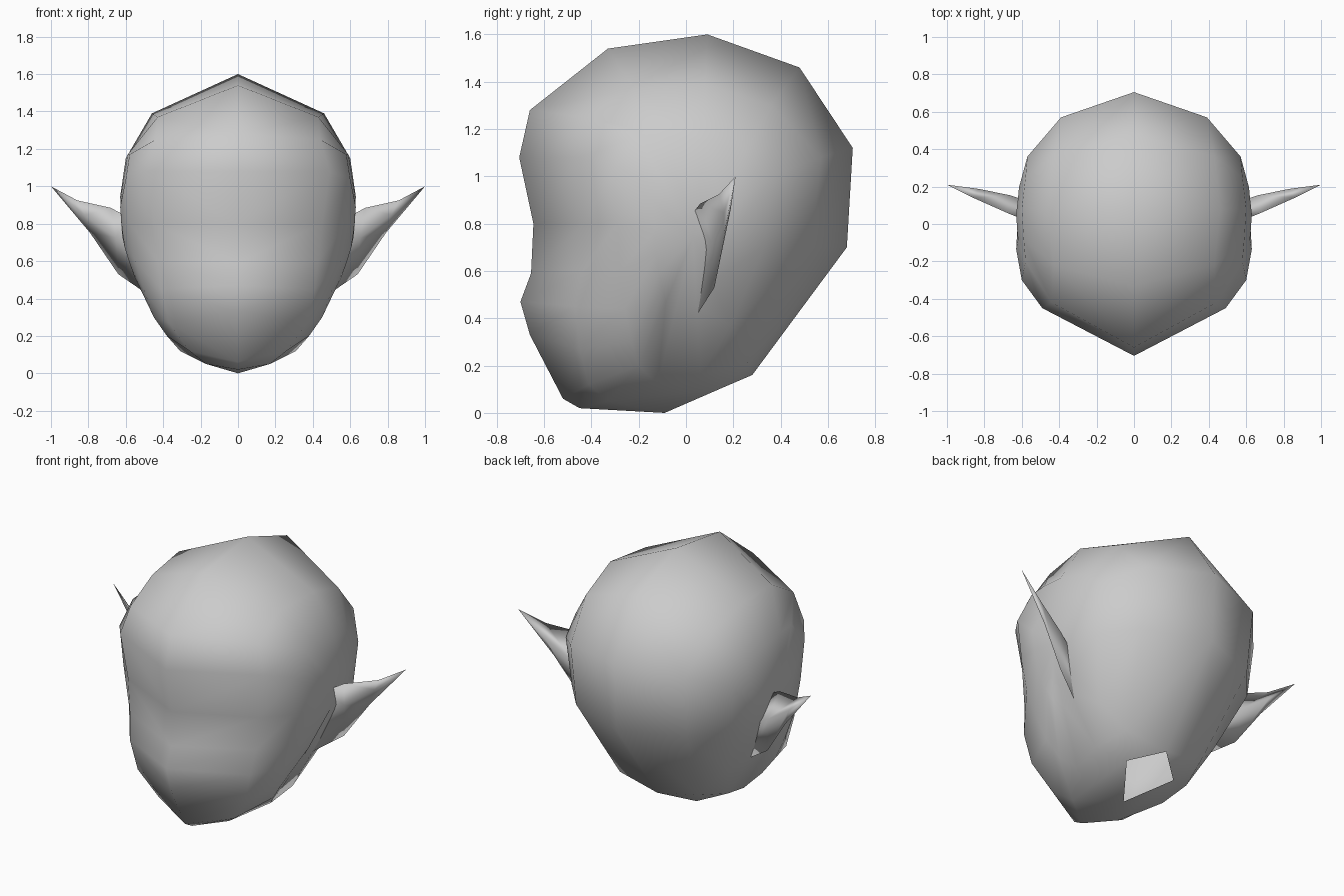
import bpy, bmesh
from mathutils import Vector

if "Cube" in bpy.data.objects:
    bpy.data.objects.remove(bpy.data.objects["Cube"], do_unlink=True)

# One plain clay colour
clay = bpy.data.materials.new("clay_grey")
clay.use_nodes = True
clay.diffuse_color = (0.6, 0.6, 0.6, 1)
clay.node_tree.nodes["Principled BSDF"].inputs["Base Color"].default_value = (0.6, 0.6, 0.6, 1)


def finish(name, bm):
    """Turn a bmesh into a smooth shaded object."""
    bmesh.ops.recalc_face_normals(bm, faces=bm.faces[:])
    for face in bm.faces:
        face.smooth = True
    mesh = bpy.data.meshes.new(name)
    bm.to_mesh(mesh)
    bm.free()
    mesh.materials.append(clay)
    obj = bpy.data.objects.new(name, mesh)
    bpy.context.collection.objects.link(obj)
    return obj


def bridge(bm, first, second, closed=True):
    """Join two rows of vertices with quads."""
    count = len(first)
    for i in range(count if closed else count - 1):
        j = (i + 1) % count
        bm.faces.new((first[i], first[j], second[j], second[i]))


def fan(bm, ring, tip):
    for i, vert in enumerate(ring):
        bm.faces.new((vert, ring[(i + 1) % len(ring)], tip))


# Head: side profile (y, z) from the neck front, over the face and crown, to the neck back
profile = [(-.09, 0), (-.45, .02), (-.52, .06), (-.66, .33), (-.70, .47),
           (-.655, .59), (-.645, .8), (-.705, 1.08), (-.66, 1.28), (-.33, 1.54),
           (.09, 1.6), (.48, 1.46), (.705, 1.12), (.68, .7), (.28, .16)]

# Cheek loop, starting at the side corner of the open neck
cheek = [(.17, .14, .1), (.17, -.33, .05), (.26, -.41, .12), (.37, -.45, .27),
         (.41, -.47, .45), (.43, -.44, .6), (.45, -.43, .8), (.49, -.45, 1.08),
         (.44, -.42, 1.25), (.43, -.22, 1.37), (.46, .08, 1.39), (.43, .36, 1.3),
         (.39, .57, 1.08), (.38, .53, .7), (.27, .26, .21)]

# Temple loop around the ear
temple = [(.33, .06, .16), (.31, -.12, .12), (.38, -.2, .2), (.45, -.23, .3),
          (.5, -.26, .44), (.55, -.28, .6), (.58, -.29, .8), (.6, -.3, 1.04),
          (.58, -.2, 1.17), (.59, -.08, 1.17), (.6, .08, 1.15), (.58, .25, 1.1),
          (.57, .36, 1), (.55, .33, .7), (.42, .19, .37)]

bm = bmesh.new()
middle_row = [bm.verts.new((0, y, z)) for y, z in profile]
cheek_row = [bm.verts.new(p) for p in cheek]
temple_row = [bm.verts.new(p) for p in temple]
hub = Vector((.62, .03, .74))
side_row = [bm.verts.new(Vector(p).lerp(hub, .5) + Vector((.02, 0, 0))) for p in temple]

# Half of the skull; the neck is left open between the first and last profile points
bridge(bm, middle_row[1:], cheek_row[1:], closed=False)
bm.faces.new((middle_row[0], middle_row[1], cheek_row[1], cheek_row[0]))
bm.faces.new((middle_row[-1], cheek_row[-1], cheek_row[0]))
bridge(bm, cheek_row, temple_row)
bridge(bm, temple_row, side_row)
fan(bm, side_row, bm.verts.new(hub))
head = finish("head", bm)
mirror = head.modifiers.new("mirror", "MIRROR")
mirror.use_clip = True
mirror.merge_threshold = .001

# Ears: sections given by upper edge, lower edge and thickness, closing at a pointed tip
sections = [((.58, .02, .83), (.48, .05, .42), .08),
            ((.68, .06, .885), (.64, .12, .53), .07),
            ((.86, .14, .925), (.79, .16, .75), .04)]
ear_tip = Vector((1, .21, 1))
for name, side in (("left_ear", 1), ("right_ear", -1)):
    bm = bmesh.new()
    rows = []
    for upper, lower, depth in sections:
        upper, lower = Vector(upper), Vector(lower)
        # The front is hollowed, the back bulges
        hollow = upper.lerp(lower, .45) + Vector((-.01, depth * .3, 0))
        bulge = upper.lerp(lower, .4) + Vector((0, depth, 0))
        rows.append([bm.verts.new((p.x * side, p.y, p.z))
                     for p in (upper, hollow, lower, bulge)])
    for inner, outer in zip(rows, rows[1:]):
        bridge(bm, inner, outer)
    fan(bm, rows[-1], bm.verts.new((ear_tip.x * side, ear_tip.y, ear_tip.z)))
    finish(name, bm)
